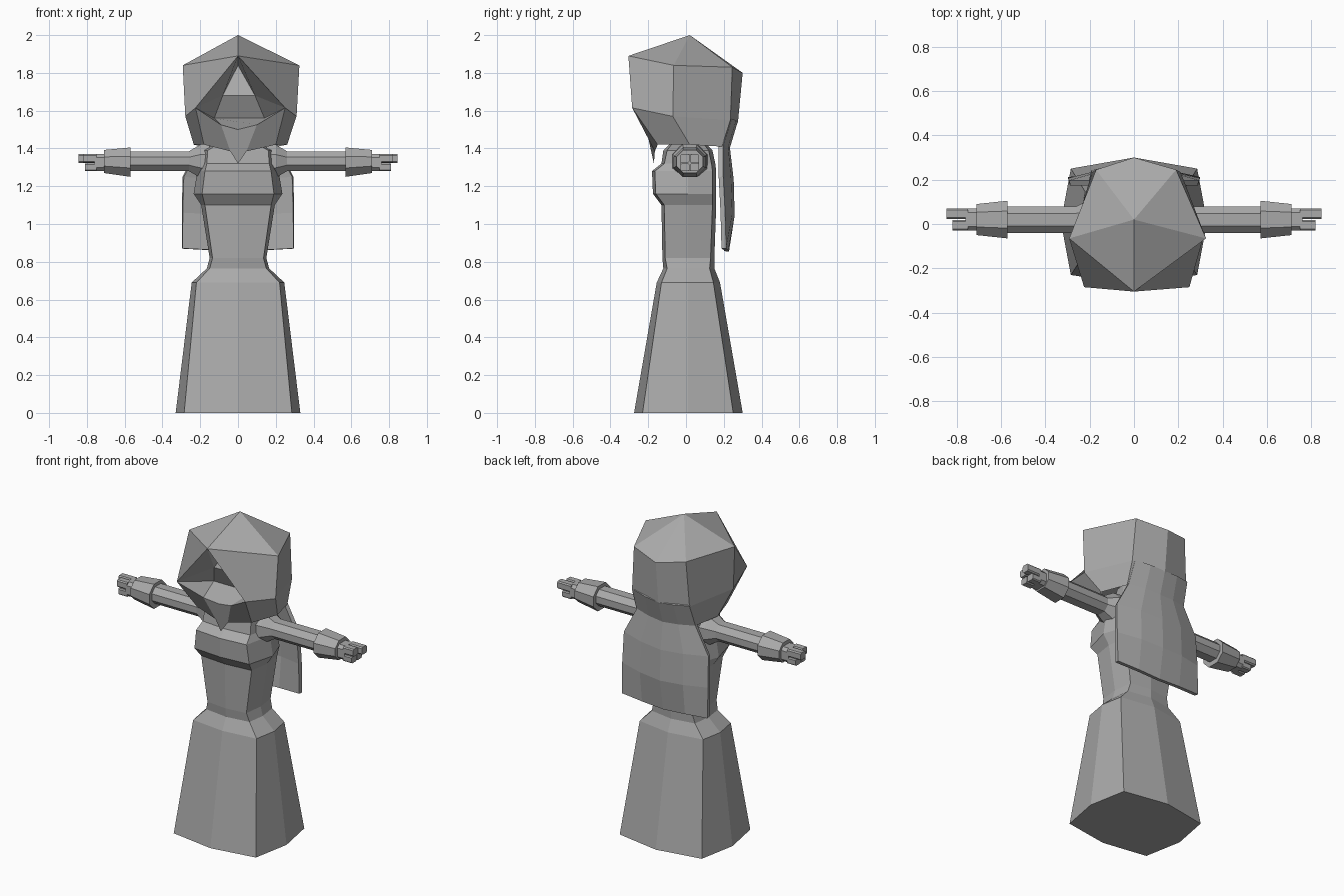
import bpy, bmesh, math

if "Cube" in bpy.data.objects:
    bpy.data.objects.remove(bpy.data.objects["Cube"])

mat = bpy.data.materials.new("stone_grey")
mat.diffuse_color = (0.4, 0.4, 0.4, 1)
mat.use_nodes = True
mat.node_tree.nodes["Principled BSDF"].inputs["Base Color"].default_value = mat.diffuse_color


def make(name, verts, faces, recalc=True):
    me = bpy.data.meshes.new(name)
    me.from_pydata(verts, [], faces)
    bm = bmesh.new()
    bm.from_mesh(me)
    if recalc:
        bmesh.ops.recalc_face_normals(bm, faces=bm.faces[:])
    bm.to_mesh(me)
    bm.free()
    me.materials.append(mat)
    ob = bpy.data.objects.new(name, me)
    bpy.context.collection.objects.link(ob)
    return ob


def loft(name, rings):
    n = len(rings[0])
    verts = [v for r in rings for v in r]
    faces = [(k * n + i, k * n + (i + 1) % n, (k + 1) * n + (i + 1) % n, (k + 1) * n + i)
             for k in range(len(rings) - 1) for i in range(n)]
    faces += [tuple(range(n)), tuple(range((len(rings) - 1) * n, len(rings) * n))]
    return make(name, verts, faces)


def bulged_square(z, corner, side, front_c, front, back_c, back):
    """Square section whose four sides bulge at the middle."""
    return [(0, front, z), (corner, front_c, z), (side, 0.01, z), (corner, back_c, z),
            (0, back, z), (-corner, back_c, z), (-side, 0.01, z), (-corner, front_c, z)]


def arm_ring(s, x, y0, y1, z0, z1, cut=0.3):
    """Chamfered rectangle across the arm."""
    c = cut * min(y1 - y0, z1 - z0)
    pts = [(y0 + c, z0), (y1 - c, z0), (y1, z0 + c), (y1, z1 - c),
           (y1 - c, z1), (y0 + c, z1), (y0, z1 - c), (y0, z0 + c)]
    return [(s * x, y, z) for y, z in pts]


# Skirt, flaring to the floor
loft("skirt", [bulged_square(*r) for r in [
    (0.00, 0.285, 0.33, -0.23, -0.275, 0.25, 0.30),
    (0.69, 0.220, 0.245, -0.13, -0.155, 0.145, 0.18),
    (0.765, 0.150, 0.165, -0.10, -0.12, 0.125, 0.15)]])

# Torso with bust, shoulders and neck
loft("torso", [bulged_square(*r) for r in [
    (0.765, 0.150, 0.165, -0.10, -0.12, 0.125, 0.15),
    (0.82, 0.135, 0.15, -0.11, -0.125, 0.13, 0.15),
    (1.10, 0.175, 0.195, -0.115, -0.13, 0.14, 0.16),
    (1.16, 0.190, 0.235, -0.16, -0.175, 0.14, 0.16),
    (1.28, 0.175, 0.215, -0.165, -0.18, 0.14, 0.16),
    (1.32, 0.165, 0.20, -0.115, -0.13, 0.135, 0.155),
    (1.39, 0.160, 0.20, -0.10, -0.12, 0.12, 0.14),
    (1.43, 0.090, 0.10, -0.07, -0.08, 0.09, 0.10),
    (1.54, 0.075, 0.085, -0.06, -0.07, 0.08, 0.09)]])

for s, side in ((1, "right"), (-1, "left")):
    # Shoulder joint and sleeve
    loft(side + "_arm", [arm_ring(s, *r) for r in [
        (0.15, -0.075, 0.115, 1.23, 1.425), (0.20, -0.07, 0.11, 1.245, 1.42),
        (0.26, -0.04, 0.08, 1.28, 1.385), (0.58, -0.04, 0.08, 1.28, 1.385)]])
    # Cuff, wider towards the elbow
    loft(side + "_cuff", [arm_ring(s, *r) for r in [
        (0.57, -0.065, 0.105, 1.25, 1.405), (0.71, -0.05, 0.09, 1.27, 1.392)]])
    # Hand with stepped fingers
    loft(side + "_palm", [arm_ring(s, x, -0.03, 0.07, 1.28, 1.37, 0.2) for x in (0.70, 0.76)])
    for name, x, y0, y1, z0, z1 in [
            ("upper_back_finger", 0.845, 0.022, 0.07, 1.323, 1.37),
            ("upper_front_finger", 0.82, -0.03, 0.018, 1.325, 1.37),
            ("lower_back_finger", 0.81, 0.022, 0.07, 1.28, 1.32),
            ("lower_front_finger", 0.81, -0.03, 0.018, 1.28, 1.32)]:
        loft(side + "_" + name, [arm_ring(s, d, y0, y1, z0, z1, 0.15) for d in (0.75, x)])

# Hood: centre points, then one side's points mirrored
centre = {"apex": (0, 0.02, 2.0), "peak": (0, -0.305, 1.89), "back_hi": (0, 0.30, 1.80),
          "back_mid": (0, 0.275, 1.54), "back_lo": (0, 0.215, 1.40),
          "lip": (0, -0.19, 1.50), "chin": (0, -0.17, 1.32), "brow": (0, -0.06, 1.84)}
flank = {"side_hi": (0.325, -0.065, 1.84), "rear_hi": (0.19, 0.245, 1.83),
         "corner": (0.25, -0.285, 1.615), "side_mid": (0.31, -0.07, 1.57),
         "rear_mid": (0.21, 0.235, 1.55), "side_lo": (0.26, 0.02, 1.42),
         "rear_lo": (0.21, 0.19, 1.41), "jaw": (0.20, -0.15, 1.42), "jaw_in": (0.045, -0.165, 1.385),
         "cheek": (0.09, -0.12, 1.68), "eye": (0.14, -0.06, 1.56), "lip_side": (0.10, -0.215, 1.525)}
panels = ["apex peak side_hi", "apex side_hi rear_hi", "apex rear_hi back_hi",
          "peak corner side_mid side_hi", "side_hi side_mid rear_mid rear_hi",
          "rear_hi rear_mid back_mid back_hi", "side_mid side_lo rear_lo rear_mid",
          "rear_mid rear_lo back_lo back_mid", "corner jaw side_lo side_mid",
          "corner lip_side jaw_in jaw", "lip_side lip chin jaw_in"]
recess = ["peak brow cheek", "peak cheek corner", "corner cheek eye", "corner eye lip_side"]
verts, index = [], {}
for k, p in centre.items():
    index[k, 1] = index[k, -1] = len(verts)
    verts.append(p)
for s in (1, -1):
    for k, (x, y, z) in flank.items():
        index[k, s] = len(verts)
        verts.append((x if s > 0 else -0.9 * x, y, z))
faces = [[index[k, s] for k in p.split()][::s] for s in (1, -1) for p in panels + recess]
faces += [[index["brow", 1], index["cheek", -1], index["cheek", 1]],
          [index["cheek", 1], index["cheek", -1], index["eye", -1], index["eye", 1]],
          [index["eye", 1], index["eye", -1], index["lip_side", -1], index["lip", 1],
           index["lip_side", 1]]]
make("hood", verts, faces)

# Cape hanging from the back of the hood
rows = [(1.56, 0.19, 0.23, 0.262), (1.42, 0.20, 0.185, 0.22), (1.25, 0.29, 0.185, 0.24),
        (1.06, 0.295, 0.195, 0.245), (0.87, 0.295, 0.20, 0.215)]
verts = [(t * w, ym + (ye - ym) * abs(t) ** 2, z - 0.015 * (1 - abs(t)))
         for z, w, ye, ym in rows for t in (-1, -0.5, 0, 0.5, 1)]
faces = [(r * 5 + c, r * 5 + c + 1, r * 5 + c + 6, r * 5 + c + 5) for r in range(4) for c in range(4)]
cape = make("cape", verts, faces)
mod = cape.modifiers.new("thickness", "SOLIDIFY")
mod.thickness = 0.025
mod.offset = 0
